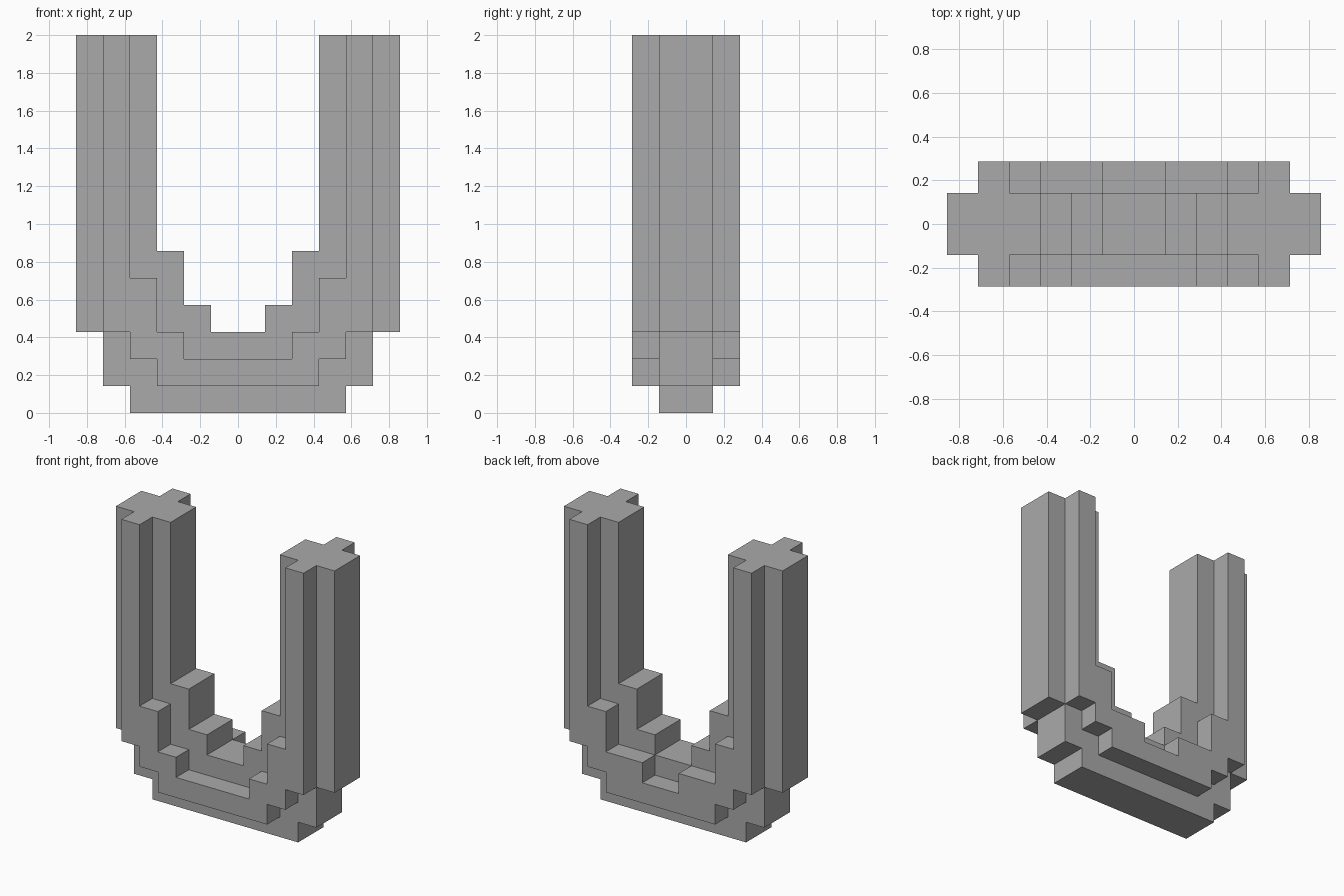
import bpy
import bmesh

if "Cube" in bpy.data.objects:
    bpy.data.objects.remove(bpy.data.objects["Cube"], do_unlink=True)

UNIT = 1 / 7   # edge of one block
TOP = 14       # height in blocks

grey = bpy.data.materials.new("plain_grey")
grey.use_nodes = True
colour = (0.4, 0.4, 0.4, 1)
grey.diffuse_color = colour
grey.node_tree.nodes["Principled BSDF"].inputs["Base Color"].default_value = colour


def stepped_outline(under, over):
    """Mirrored U outline from (half width, height) steps below and above."""
    half = []
    for (x, z), nxt in zip(under, under[1:] + [(None, TOP)]):
        half += [(x, z), (x, nxt[1])]
    above = TOP
    for x, z in over:
        half += [(x, above), (x, z)]
        above = z
    return half + [(-x, z) for x, z in reversed(half)]


def slab(name, outline, y_front, y_back, front_cap=True, back_cap=True):
    """Extrude an outline along y; caps that lie against another slab stay open."""
    bm = bmesh.new()
    front, back = [[bm.verts.new((x * UNIT, y * UNIT, z * UNIT)) for x, z in outline]
                   for y in (y_front, y_back)]
    for i in range(len(outline)):
        bm.faces.new((front[i], front[i - 1], back[i - 1], back[i]))
    if front_cap:
        bm.faces.new(front)
    if back_cap:
        bm.faces.new(back[::-1])
    mesh = bpy.data.meshes.new(name)
    bm.to_mesh(mesh)
    bm.free()
    mesh.materials.append(grey)
    obj = bpy.data.objects.new(name, mesh)
    bpy.context.collection.objects.link(obj)
    return obj


# Thick central U
slab("u_core", stepped_outline([(4, 0), (5, 1), (6, 3)], [(3, 6), (2, 4), (1, 3)]), -1, 1)

# Narrower ridges on the front and the back
ridge_under = [(3, 1), (4, 2), (5, 3)]
slab("front_ridge", stepped_outline(ridge_under, [(4, 5), (3, 3), (2, 2)]),
     -2, -1, back_cap=False)
slab("back_ridge", stepped_outline(ridge_under, [(4, 5), (3, 3), (1, 2)]),
     1, 2, front_cap=False)
